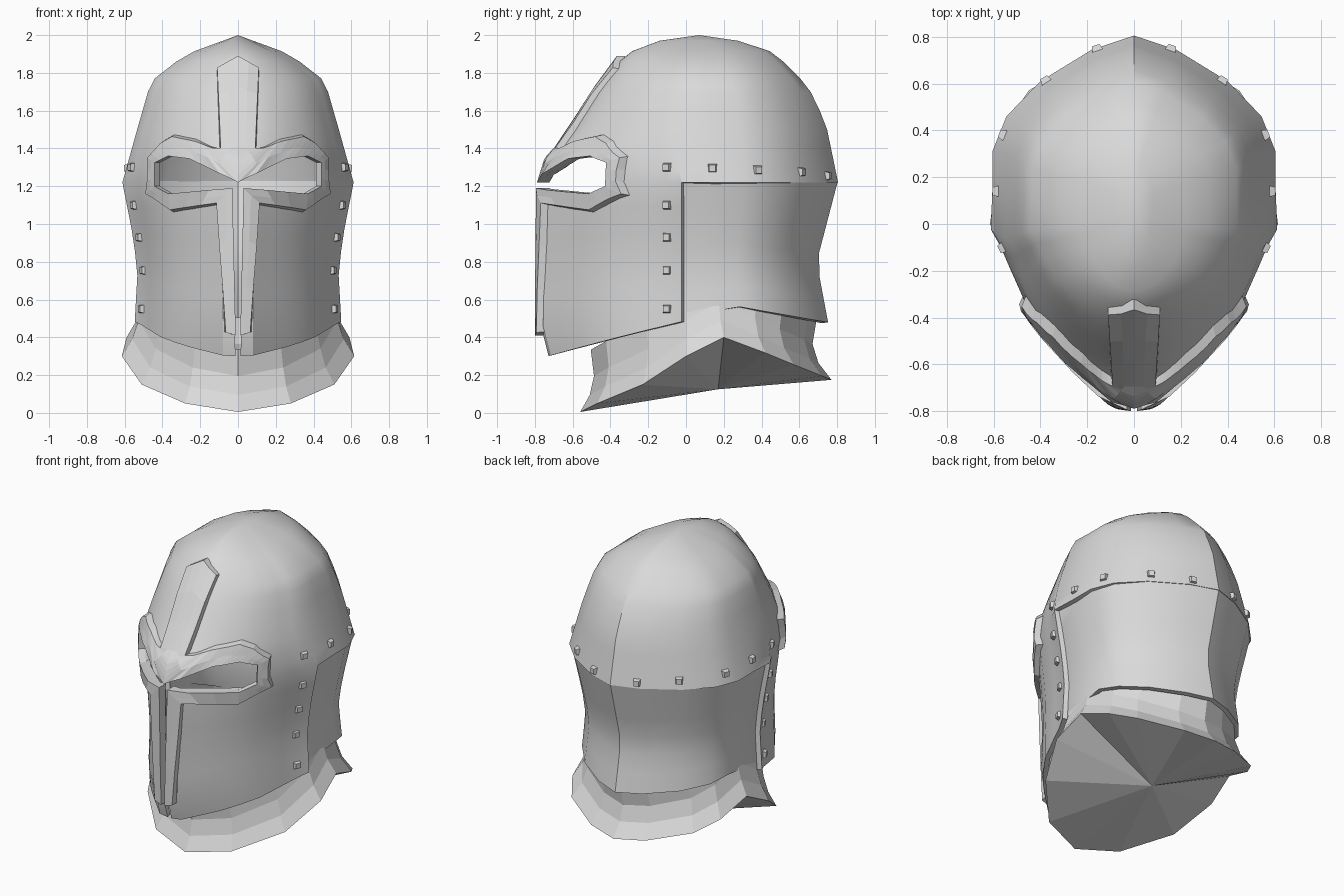
import bpy, bmesh, math
from mathutils import Vector

cube = bpy.data.objects.get("Cube")
if cube:
    bpy.data.objects.remove(cube, do_unlink=True)

steel = bpy.data.materials.new("light_steel")
steel.use_nodes = True
steel.diffuse_color = (0.7, 0.7, 0.7, 1)
steel.node_tree.nodes["Principled BSDF"].inputs["Base Color"].default_value = (0.7, 0.7, 0.7, 1)

# Half outline, front to back: x, y of the pointed face, y of the rounder dome
HALF = [(0, -.77, -.77), (.09, -.755, -.765), (.2, -.655, -.715), (.3, -.56, -.64), (.38, -.465, -.555),
        (.46, -.355, -.45), (.53, -.195, -.29), (.57, -.1, -.18), (.612, -.025, -.08), (.605, .15, .13),
        (.605, .31, .31), (.545, .46, .46), (.4, .61, .61), (.18, .745, .745), (0, .805, .805)]
EDGE = 8  # column where the front plate ends

# Height profiles: half width, front ridge, back ridge, middle, share of the dome outline
WIDTH = [(.3, .54), (.48, .545), (.75, .53), (.94, .555), (1.22, .61), (1.49, .535), (1.7, .475),
         (1.77, .44), (1.86, .325), (1.915, .23), (1.97, .08), (2, 0)]
FRONT = [(.3, -.73), (.42, -.77), (1.2, -.765), (1.22, -.755), (1.35, -.715), (1.42, -.65), (1.5, -.595),
         (1.69, -.48), (1.83, -.375), (1.9, -.325), (1.97, -.14), (2, .07)]
BACK = [(.48, .755), (.8, .695), (1.22, .805), (1.535, .74), (1.73, .645), (1.905, .47), (1.965, .31), (2, .07)]
MIDDLE = [(1.22, .1), (2, .07)]
ROUND = [(1.22, 0), (1.45, 1)]


def interp(table, v):
    if v <= table[0][0]:
        return table[0][1]
    for (a, fa), (b, fb) in zip(table, table[1:]):
        if v <= b:
            return fa + (fb - fa) * (v - a) / (b - a)
    return table[-1][1]


def shell_point(p, z, inset=0):
    """Place an outline point at height z."""
    mid = interp(MIDDLE, z)
    x = p[0] * interp(WIDTH, z) / .61
    d = p[1] + (p[2] - p[1]) * interp(ROUND, z) - .1
    y = d * (interp(FRONT, z) - mid) / -.87 if d < 0 else d * (interp(BACK, z) - mid) / .705
    v = Vector((x, y, 0))
    if inset:
        v *= 1 - inset / v.length
    return Vector((v.x, v.y + mid, z))


def front_y(x, z):
    pts = [shell_point(p, z) for p in HALF[:EDGE + 1]]
    return interp([(p.x, p.y) for p in pts], x)


def flip(p):
    return Vector((-p[0], *p[1:]))


def add_grid(bm, rows, closed=False):
    grid = [[bm.verts.new(p) for p in row] for row in rows]
    n = len(rows[0])
    for a, b in zip(grid, grid[1:]):
        for i in range(n if closed else n - 1):
            j = (i + 1) % n
            bm.faces.new((a[i], a[j], b[j], b[i]))
    return grid


def finish(bm, name, outward=True):
    """Clean the mesh, face it outward and make the object."""
    bmesh.ops.remove_doubles(bm, verts=bm.verts, dist=.0008)
    bmesh.ops.recalc_face_normals(bm, faces=bm.faces)
    bm.normal_update()
    if outward:
        mid = Vector((0, .1, 1))
        if sum(f.normal.dot(f.calc_center_median() - mid) * f.calc_area() for f in bm.faces) < 0:
            bmesh.ops.reverse_faces(bm, faces=bm.faces)
    me = bpy.data.meshes.new(name)
    bm.to_mesh(me)
    bm.free()
    ob = bpy.data.objects.new(name, me)
    me.materials.append(steel)
    bpy.context.collection.objects.link(ob)
    return ob


def thicken(ob, amount, cutter=None):
    bpy.ops.object.select_all(action='DESELECT')
    ob.select_set(True)
    bpy.context.view_layer.objects.active = ob
    m = ob.modifiers.new("thickness", 'SOLIDIFY')
    m.thickness, m.offset = amount, -1
    bpy.ops.object.modifier_apply(modifier=m.name)
    if cutter:
        m = ob.modifiers.new("openings", 'BOOLEAN')
        m.operation, m.object, m.solver = 'DIFFERENCE', cutter, 'EXACT'
        bpy.ops.object.modifier_apply(modifier=m.name)
    bpy.ops.object.shade_smooth_by_angle(angle=math.radians(30))


# Cutter for the eye openings and the narrow breathing slit
eye = [(0, 1.22), (.13, 1.29), (.23, 1.345), (.35, 1.36), (.42, 1.325), (.42, 1.2),
       (.35, 1.16), (.03, 1.19), (.012, .2)]
loop = eye + [(-x, z) for x, z in reversed(eye[1:])]
bm = bmesh.new()
face = bm.faces.new([bm.verts.new((x, -1.2, z)) for x, z in loop])
ext = bmesh.ops.extrude_face_region(bm, geom=[face])
bmesh.ops.translate(bm, vec=(0, 1, 0), verts=[v for v in ext["geom"] if isinstance(v, bmesh.types.BMVert)])
cutter = finish(bm, "opening_cutter", False)
cutter.hide_render = True

# Dome and front plate in one shell
bm = bmesh.new()
rows = []
for z in (1.22, 1.29, 1.35, 1.42, 1.5, 1.6, 1.7, 1.77, 1.86, 1.915, 1.97, 2):
    half = [shell_point(p, z) for p in HALF]
    rows.append(half + [flip(p) for p in reversed(half[1:-1])])
add_grid(bm, rows, True)
rows = []
for k in range(7):
    half = []
    for p in HALF[:EDGE + 1]:
        low = .3 + (p[1] + .77) * .245
        half.append(shell_point(p, low + (1.22 - low) * k / 6))
    rows.append(half[::-1] + [flip(p) for p in half[1:]])
add_grid(bm, rows)
thicken(finish(bm, "helmet_shell"), .03, cutter)
bpy.data.objects.remove(cutter, do_unlink=True)

# Neck plate, recessed at the sides and flush at the back
bm = bmesh.new()
rows = []
for k in range(7):
    half = []
    for p in HALF[EDGE - 1:]:
        low = interp([(-.03, .485), (.26, .57), (.8, .48)], p[1])
        inset = interp([(.1, .028), (.6, .003)], p[1])
        half.append(shell_point(p, low + (1.22 - low) * k / 6, inset))
    rows.append(half + [flip(p) for p in reversed(half[:-1])])
add_grid(bm, rows)
thicken(finish(bm, "neck_plate"), .03)

# Raised cross trim around the eyes: pairs of outer and inner edge points
TRIM = [((.115, 1.82), (0, 1.89)), ((.1, 1.4), (0, 1.41)), ((.14, 1.41), (0, 1.34)),
        ((.19, 1.435), (0, 1.22)), ((.22, 1.45), (.13, 1.29)),
        ((.34, 1.475), (.24, 1.345)), ((.4, 1.44), (.35, 1.36)), ((.465, 1.36), (.42, 1.325)),
        ((.475, 1.15), (.42, 1.2)), ((.34, 1.06), (.35, 1.16)), ((.11, 1.1), (.03, 1.19)),
        ((.075, .43), (.012, .41))]


def trim_point(p, lift):
    x, z = p
    slope = (front_y(x + .02, z) - front_y(max(x - .02, 0), z)) / .04
    n = Vector((slope * .6 if x > .05 else 0, -1, 0)).normalized()
    return Vector((x, front_y(x, z), z)) + n * lift


bm = bmesh.new()
rows = []
for a, b in zip(TRIM, TRIM[1:]):
    for k in range(4):
        outer = Vector(a[0]).lerp(Vector(b[0]), k / 3)
        inner = Vector(a[1]).lerp(Vector(b[1]), k / 3)
        top = outer + (inner - outer).normalized() * .015
        rows.append([trim_point(outer, -.01), trim_point(top, .034), trim_point((top + inner) / 2, .034),
                     trim_point(inner, .034), trim_point(inner, -.01)])
for side in (rows, [[flip(p) for p in row] for row in rows]):
    grid = add_grid(bm, side)
    bm.faces.new(grid[0])
    bm.faces.new(grid[-1])
finish(bm, "cross_trim")

# Flared collar with a closed underside
RIM = [(0, -.56, .005), (.28, -.47, .05), (.51, -.23, .15), (.615, 0, .3), (.59, .2, .4),
       (.55, .42, .318), (.45, .57, .256), (.2, .72, .196), (0, .77, .175)]
rim = [Vector(p) for p in RIM] + [flip(p) for p in reversed(RIM[1:-1])]
bm = bmesh.new()
grid = add_grid(bm, [[Vector((p.x * sx, p.y * sy, p.z + h)) for p in rim]
                     for sx, sy, h in ((1, 1, 0), (.91, .91, .09), (.855, .87, .19), (.8, .9, .33))], True)
hub = bm.verts.new((0, .17, .125))
for i, v in enumerate(grid[0]):
    bm.faces.new((v, grid[0][i - 1], hub))
finish(bm, "collar")

# Square rivets beside the face and around the brow line
RIVETS = [(-.1, .55), (-.1, .755), (-.1, .93), (-.1, 1.1), (-.1, 1.3),
          (.14, 1.295), (.38, 1.285), (.61, 1.275), (.745, 1.255)]
bm = bmesh.new()
for y, z in RIVETS:
    pts = [shell_point(p, z) for p in HALF]
    for a, b in zip(pts, pts[1:]):
        if a.y <= y <= b.y:
            spot = a.lerp(b, (y - a.y) / (b.y - a.y))
            out = Vector((b.y - a.y, a.x - b.x, 0)).normalized()
    for s in (1, -1):
        n = Vector((out.x * s, out.y, 0))
        turn = n.to_track_quat('Z', 'Y').to_matrix().to_4x4()
        new = bmesh.ops.create_cone(bm, cap_ends=True, segments=4, radius1=.036, radius2=.024, depth=.034)["verts"]
        for v in new:
            c = math.cos(math.pi / 4)
            v.co = Vector(((v.co.x - v.co.y) * c, (v.co.x + v.co.y) * c, v.co.z))
            v.co = turn @ v.co + Vector((spot.x * s, spot.y, z)) + n * .003
finish(bm, "rivets", False)
